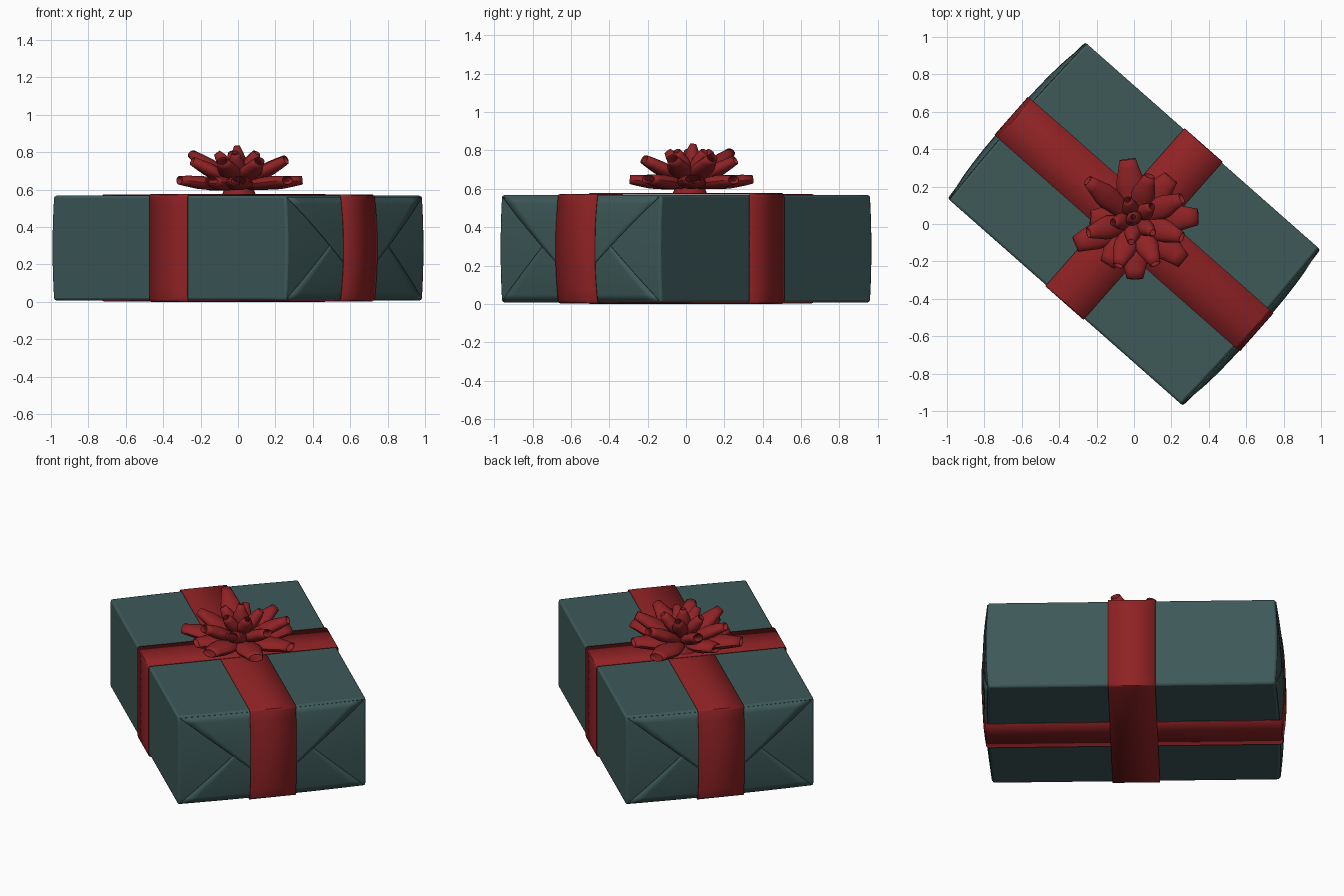
import bpy, bmesh, math
from mathutils import Matrix, Vector

if "Cube" in bpy.data.objects:
    bpy.data.objects.remove(bpy.data.objects["Cube"])

L, W, Z0, Z1 = 0.826, 0.556, 0.008, 0.568     # half length, half width, bottom, top
ZC, H = (Z0 + Z1) / 2, (Z1 - Z0) / 2
TURN = math.radians(-41.4)
RIB = 0.136                                    # ribbon half width


def material(name, rgb):
    m = bpy.data.materials.new(name)
    m.diffuse_color = (*rgb, 1)
    m.use_nodes = True
    m.node_tree.nodes["Principled BSDF"].inputs["Base Color"].default_value = m.diffuse_color
    return m


GREEN = material("dark green paper", (0.047, 0.100, 0.098))
RED = material("red ribbon", (0.275, 0.016, 0.018))


def finish(name, bm, mat, turn=TURN, solid=0, bevel=0, angle=35):
    me = bpy.data.meshes.new(name)
    bm.to_mesh(me)
    bm.free()
    ob = bpy.data.objects.new(name, me)
    bpy.context.collection.objects.link(ob)
    ob.rotation_euler.z = turn
    me.materials.append(mat)
    if solid:
        s = ob.modifiers.new("thickness", 'SOLIDIFY')
        s.thickness, s.offset = solid, 0
    if bevel:
        b = ob.modifiers.new("soft edges", 'BEVEL')
        b.width, b.segments, b.limit_method = bevel, 2, 'ANGLE'
        b.angle_limit = math.radians(50)
    bpy.ops.object.select_all(action='DESELECT')
    ob.select_set(True)
    bpy.context.view_layer.objects.active = ob
    bpy.ops.object.shade_smooth_by_angle(angle=math.radians(angle))
    return ob


def bulge(v, z):
    # outward puff of the wrapped ends
    a = max(0, 1 - (v / W) ** 2)
    b = max(0, 1 - ((z - ZC) / H) ** 2)
    return 0.012 * a + b * (0.012 + 0.010 * a)


def skin(bm, rows, closed_rows=False, closed_cols=False):
    # quads between rows of points
    vs = [[bm.verts.new(p) for p in r] for r in rows]
    n, m = len(vs), len(vs[0])
    for i in range(n if closed_rows else n - 1):
        for j in range(m if closed_cols else m - 1):
            a, b = vs[i], vs[(i + 1) % n]
            k = (j + 1) % m
            bm.faces.new((a[j], a[k], b[k], b[j]))
    return vs


# wrapped box with puffed short ends
bm = bmesh.new()
bmesh.ops.create_cube(bm, size=2)
bmesh.ops.subdivide_edges(bm, edges=bm.edges[:], cuts=11, use_grid_fill=True)
for p in bm.verts:
    x, y, z = p.co
    v, zz = y * W, ZC + z * H
    p.co = (x * L + (math.copysign(bulge(v, zz), x) if abs(x) > 0.99 else 0), v, zz)
finish("gift_box", bm, GREEN, bevel=0.012)


# folded paper flaps on both ends
def flap(name, side, za, ha, zb, hb, off):
    bm = bmesh.new()
    rows = []
    for i in range(11):
        t = i / 10
        z, h = za + (zb - za) * t, ha + (hb - ha) * t
        o = off * min(1, 0.2 + 3 * t)
        row = []
        for j in range(17):
            v = h * (j / 8 - 1)
            row.append((side * (L + bulge(v, z) + o), v, z))
        rows.append(row)
    skin(bm, rows)
    bmesh.ops.recalc_face_normals(bm, faces=bm.faces[:])
    if sum(f.normal.x for f in bm.faces) * side < 0:
        bmesh.ops.reverse_faces(bm, faces=bm.faces[:])
    finish(name, bm, GREEN, solid=0.005)


for side, tag in ((1, "right"), (-1, "left")):
    flap("lower_flap_" + tag, side, 0.018, 0.544, 0.32, 0.215, 0.004)
    flap("upper_flap_" + tag, side, 0.558, 0.544, 0.19, 0.105, 0.009)


# ribbon bands running round the box
def band(name, path, across):
    bm = bmesh.new()
    rows = []
    for a, z in path:
        rows.append([(a, s, z) if across == 'v' else (s, a, z) for s in (-RIB, 0, RIB)])
    skin(bm, rows, closed_rows=True)
    bmesh.ops.recalc_face_normals(bm, faces=bm.faces[:])
    finish(name, bm, RED, solid=0.004)


def half_path(end, zb, zt):
    # one side of a band, from bottom to top, with softened corners
    pts = [(end(Z0) - 0.012, zb), (end(Z0) - 0.003, zb + 0.004)]
    pts += [(end(z), z) for z in [Z0 + 0.012 + (2 * H - 0.024) * i / 10 for i in range(11)]]
    return pts + [(end(Z1) - 0.003, zt - 0.004), (end(Z1) - 0.012, zt)]


for name, end, across, zb, zt in (
        ("long_ribbon", lambda z: L + bulge(0, z) + 0.013, 'v', 0.005, 0.572),
        ("short_ribbon", lambda z: W + 0.005, 'u', 0.002, 0.575)):
    p = half_path(end, zb, zt)
    band(name, p + [(-a, z) for a, z in reversed(p)], across)


# star bow made of open flattened loops
def loop(bm, azimuth, tilt, length, wide, tip, base):
    m = (Matrix.Translation((0.005, 0.02, base))
         @ Matrix.Rotation(math.radians(azimuth), 4, 'Z')
         @ Matrix.Rotation(math.radians(-tilt), 4, 'Y'))
    prof = [(0.05, 0.3 * wide, 0.012), (0.3, 0.75 * wide, 0.026), (0.55, wide, 0.034),
            (0.68, 0.93 * wide, 0.034), (0.86, 0.35 * wide + 0.65 * tip, 0.028),
            (1.0, tip, min(0.022, tip))]
    rows = []
    for t, w, h in prof:
        rows.append([m @ Vector((t * length, w * math.cos(k * math.tau / 14),
                                 h * math.sin(k * math.tau / 14))) for k in range(14)])
    skin(bm, rows, closed_cols=True)


bm = bmesh.new()
for az, ln in ((97, .33), (50, .30), (3, .34), (-40, .34), (-90, .315), (-122, .28),
               (-158, .345), (178, .24)):
    loop(bm, az, 6, ln, 0.075, 0.042, 0.615)       # lower ring
for az, ln in ((140, .37), (72, .28), (25, .31), (-20, .30), (-65, .29), (-110, .29),
               (-165, .29)):
    loop(bm, az, 27, ln, 0.062, 0.028, 0.622)      # middle ring
for az in (110, 40, -35, -100, 185):
    loop(bm, az, 54, 0.20, 0.045, 0.018, 0.635)    # upper ring
loop(bm, 120, 84, 0.195, 0.045, 0.014, 0.64)       # centre loop
bmesh.ops.recalc_face_normals(bm, faces=bm.faces[:])
finish("bow_loops", bm, RED, turn=0, solid=0.003, angle=45)

# small hub holding the loops
bm = bmesh.new()
bmesh.ops.create_cone(bm, cap_ends=True, segments=20, radius1=0.09, radius2=0.06, depth=0.08,
                      matrix=Matrix.Translation((0.005, 0.02, 0.613)))
finish("bow_hub", bm, RED, turn=0)
